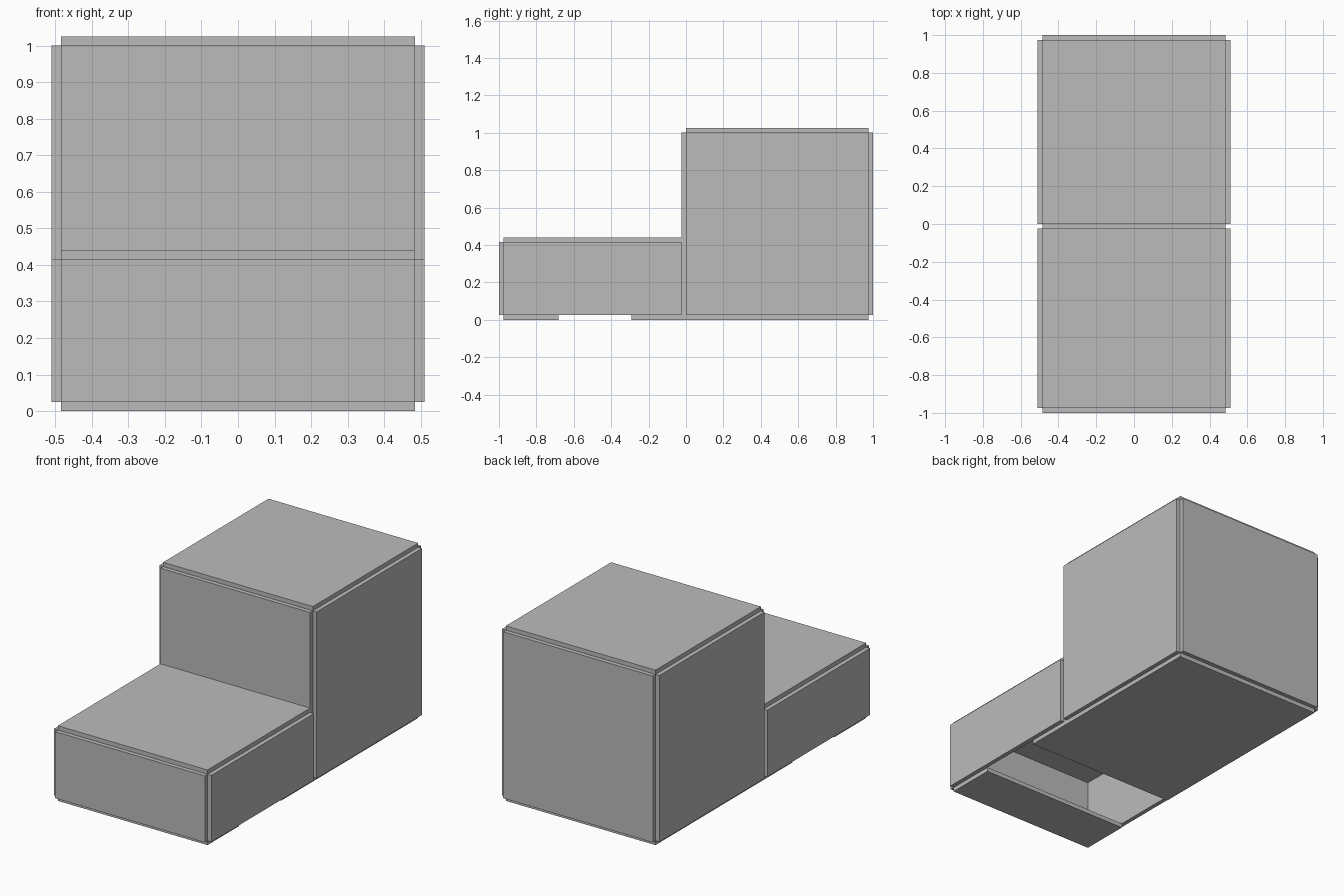
import bpy
import bmesh
from mathutils import Vector

if "Cube" in bpy.data.objects:
    bpy.data.objects.remove(bpy.data.objects["Cube"])

T = 0.025             # panel thickness
W = 0.485             # half width of the inner panels
LOW, HIGH = 0.415, 1.0  # undersides of the two step tops

grey = bpy.data.materials.new("light_grey")
grey.diffuse_color = (0.5, 0.5, 0.5, 1)
grey.use_nodes = True
grey.node_tree.nodes["Principled BSDF"].inputs["Base Color"].default_value = grey.diffuse_color


def panel(name, x, y, z):
    """Flat board filling the given (min, max) ranges."""
    bm = bmesh.new()
    bmesh.ops.create_cube(bm, size=1)
    for v in bm.verts:
        v.co = Vector([a + (b - a) * (c + 0.5)
                       for c, (a, b) in zip(v.co, (x, y, z))])
    mesh = bpy.data.meshes.new(name)
    bm.to_mesh(mesh)
    bm.free()
    mesh.materials.append(grey)
    obj = bpy.data.objects.new(name, mesh)
    bpy.context.collection.objects.link(obj)
    return obj


full = (-W, W)
E = 1 - T             # inner limit of the front and back boards

# Step tops
panel("lower_step_top", full, (-E, -T), (LOW, LOW + T))
panel("upper_step_top", full, (0, E), (HIGH, HIGH + T))

# Upright boards across the width
panel("front_board", full, (-1, -E), (T, LOW))
panel("middle_riser", full, (-T, 0), (T, HIGH))
panel("back_board", full, (E, 1), (T, HIGH))

# Base boards, leaving a slot under the lower step
panel("front_base_board", full, (-E, -0.683), (0, T))
panel("main_base_board", full, (-0.292, E), (0, T))

# Side boards on both sides
for side, x in (("left", (-W - T, -W)), ("right", (W, W + T))):
    panel(side + "_lower_side", x, (-E, -T), (T, LOW))
    panel(side + "_upper_side", x, (0, E), (T, HIGH))
